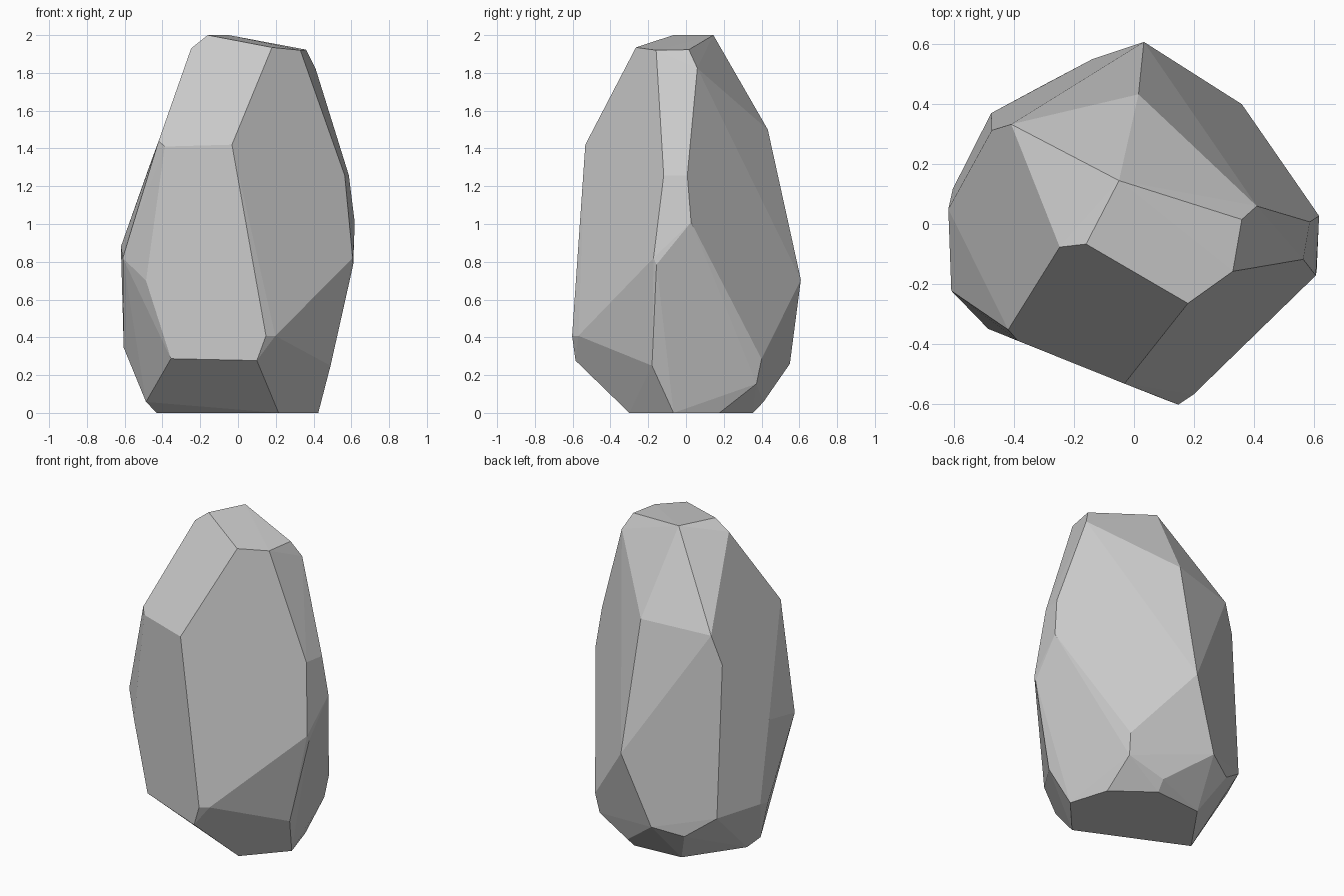
import bpy, bmesh, math

# Faceted rock: corner rings from base to crown, wrapped in a convex hull
base = [(-.43, 0, 0), (.215, -.30, 0), (.425, -.066, 0), (.35, .177, 0),
        (.115, .355, 0), (-.20, .33, 0)]
lower = [(-.487, -.055, .058), (.124, .41, .058), (.347, .373, .154),
         (.49, -.18, .25), (.36, .40, .285), (.10, -.585, .277),
         (-.355, -.403, .287), (-.14, .55, .26), (-.31, .46, .21),
         (-.477, .37, .335), (-.605, .04, .345), (-.605, .117, .365),
         (.148, -.603, .408), (.198, -.57, .408)]
middle = [(.033, .608, .705), (-.487, -.35, .70), (.61, -.156, .785),
          (-.61, -.223, .82), (.607, -.172, .82), (-.62, .05, .88),
          (.618, .027, 1.01)]
upper = [(.587, .007, 1.257), (.565, -.118, 1.257), (-.475, .313, 1.29),
         (-.388, -.39, 1.41), (-.032, -.533, 1.42), (-.42, -.353, 1.44),
         (-.41, .333, 1.468), (.015, .433, 1.50)]
crown = [(.41, .06, 1.825), (.36, .015, 1.923), (.33, -.158, 1.92),
         (.18, -.265, 1.935), (-.248, -.077, 1.93), (-.16, -.067, 2),
         (-.05, .145, 2)]

bm = bmesh.new()
for ring in (base, lower, middle, upper, crown):
    for co in ring:
        bm.verts.new(co)
bmesh.ops.convex_hull(bm, input=bm.verts[:])
loose = [v for v in bm.verts if not v.link_faces]
bmesh.ops.delete(bm, geom=loose, context='VERTS')

# Merge nearly coplanar triangles into broad flat facets
bmesh.ops.dissolve_limit(bm, angle_limit=math.radians(2),
                         verts=bm.verts[:], edges=bm.edges[:])
bmesh.ops.recalc_face_normals(bm, faces=bm.faces[:])

mesh = bpy.data.meshes.new("rock")
bm.to_mesh(mesh)
bm.free()
bpy.context.collection.objects.link(bpy.data.objects.new("rock", mesh))
